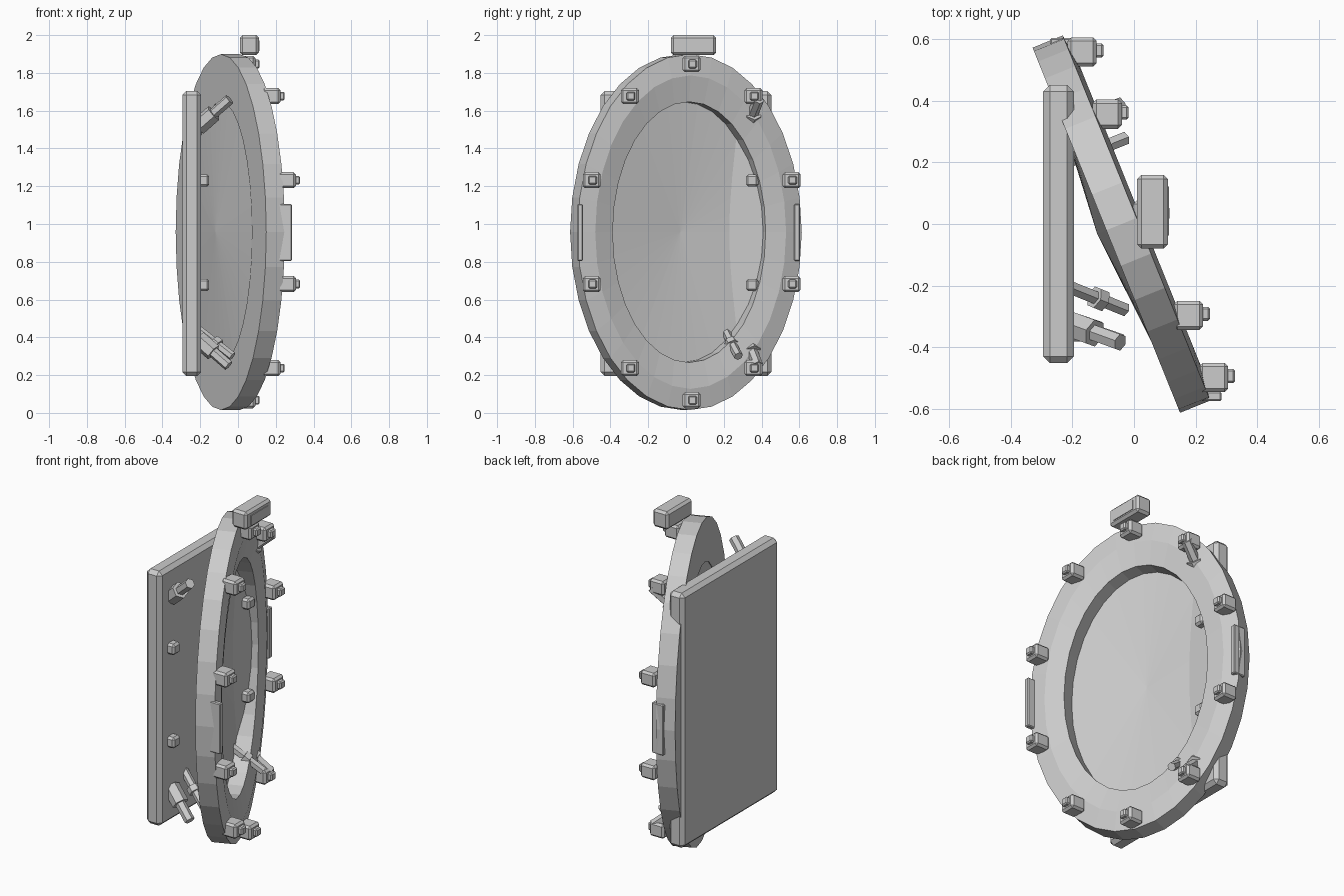
import bpy, bmesh, math
from mathutils import Vector, Matrix

old = bpy.data.objects.get("Cube")
if old:
    bpy.data.objects.remove(old)

grey = bpy.data.materials.new("light_grey")
grey.use_nodes = True
COLOUR = (0.6, 0.6, 0.6, 1)
grey.diffuse_color = COLOUR
grey.node_tree.nodes["Principled BSDF"].inputs["Base Color"].default_value = COLOUR


def add_object(name, bm):
    bmesh.ops.recalc_face_normals(bm, faces=bm.faces)
    mesh = bpy.data.meshes.new(name)
    bm.to_mesh(mesh)
    bm.free()
    mesh.materials.append(grey)
    obj = bpy.data.objects.new(name, mesh)
    bpy.context.collection.objects.link(obj)
    return obj


def box(name, centre, size, bevel=0.01):
    bm = bmesh.new()
    bmesh.ops.create_cube(bm, size=1)
    bmesh.ops.scale(bm, vec=size, verts=bm.verts)
    if bevel:
        bmesh.ops.bevel(bm, geom=bm.edges[:], offset=bevel, segments=1, affect='EDGES')
    bmesh.ops.translate(bm, vec=centre, verts=bm.verts)
    return add_object(name, bm)


def rod(name, start, end, radius):
    start, end = Vector(start), Vector(end)
    axis = end - start
    bm = bmesh.new()
    bmesh.ops.create_cone(bm, cap_ends=True, segments=6, radius1=radius,
                          radius2=radius, depth=axis.length)
    turn = axis.to_track_quat('Z', 'Y').to_matrix().to_4x4()
    bmesh.ops.transform(bm, matrix=Matrix.Translation((start + end) / 2) @ turn, verts=bm.verts)
    return add_object(name, bm)


# Oval frame axes: ring plane turned about the vertical
TILT = math.radians(22)
CENTRE = Vector((-0.04, 0, 0.957))
NORMAL = Vector((math.cos(TILT), math.sin(TILT), 0))
ACROSS = Vector((-math.sin(TILT), math.cos(TILT), 0))
UP = Vector((0, 0, 1))
SEGMENTS = 32


def oval_point(angle, half_width, half_height, depth):
    return (CENTRE + ACROSS * half_width * math.cos(angle)
            + UP * half_height * math.sin(angle) + NORMAL * depth)


def oval_loop(bm, section):
    return [bm.verts.new(oval_point(math.tau * i / SEGMENTS, *section)) for i in range(SEGMENTS)]


def bridge(bm, a, b):
    for i in range(SEGMENTS):
        j = (i + 1) % SEGMENTS
        bm.faces.new((a[i], a[j], b[j], b[i]))


# Oval ring: half width, half height, depth along the normal
bm = bmesh.new()
profile = [(0.64, 0.942, -0.054), (0.64, 0.942, 0.052), (0.545, 0.83, 0.066),
           (0.437, 0.69, 0.045), (0.437, 0.69, -0.054)]
loops = [oval_loop(bm, p) for p in profile]
for k in range(len(loops)):
    bridge(bm, loops[k], loops[(k + 1) % len(loops)])
add_object("oval_ring", bm)

# Shallow dished pane at the back of the opening
bm = bmesh.new()
for edge_depth, tip_depth in ((-0.05, -0.086), (-0.044, -0.080)):
    rim = oval_loop(bm, (0.438, 0.691, edge_depth))
    tip = bm.verts.new(oval_point(0, 0, 0, tip_depth))
    for i in range(SEGMENTS):
        bm.faces.new((rim[i], rim[(i + 1) % SEGMENTS], tip))
    if edge_depth == -0.05:
        back_rim = rim
bridge(bm, back_rim, rim)
add_object("dished_pane", bm)

# Ten clamps around the ring
for i in range(10):
    angle = math.radians(18 + 36 * i)
    spot = Vector((0.045, 0.03, CENTRE.z)) + ACROSS * 0.6 * math.cos(angle) \
        + UP * 0.89 * math.sin(angle)
    box(f"clamp_block_{i + 1}", spot, (0.095, 0.095, 0.085), 0.012)
    box(f"clamp_stud_{i + 1}", spot + Vector((0.045, 0.005, 0)), (0.05, 0.046, 0.046), 0.007)

# Side grips
box("front_grip", (0.25, -0.56, 0.955), (0.07, 0.03, 0.3), 0.005)
box("rear_grip", (-0.235, 0.588, 0.955), (0.075, 0.032, 0.3), 0.005)

# Top housing with a thin face panel
box("top_housing", (0.06, 0.04, 1.947), (0.1, 0.24, 0.106), 0.014)
box("housing_panel", (0.111, 0.042, 1.943), (0.006, 0.16, 0.056), 0)

# Back plate with its studs and angled rods
box("back_plate", (-0.245, 0, 0.95), (0.1, 0.905, 1.51), 0.022)
for side, side_name in ((1, "left"), (-1, "right")):
    for z, level in ((1.23, "upper"), (0.677, "lower")):
        box(f"plate_stud_{level}_{side_name}", (-0.18, side * 0.35, z),
            (0.055, 0.065, 0.065), 0.012)
    for name, start, end, radius in (
            ("upper_rod", (-0.21, 0.325, 1.515), (-0.045, 0.385, 1.66), 0.029),
            ("lower_rod", (-0.21, 0.325, 0.39), (-0.05, 0.38, 0.25), 0.029),
            ("inner_rod", (-0.21, 0.205, 0.44), (-0.03, 0.278, 0.30), 0.024)):
        a, b = (Vector((p[0], side * p[1], p[2])) for p in (start, end))
        rod(f"{name}_{side_name}", a, b, radius)
        if name == "inner_rod":
            rod(f"{name}_collar_{side_name}", a.lerp(b, 0.45), a.lerp(b, 0.6), radius + 0.014)
        else:
            rod(f"{name}_sleeve_{side_name}", a, a.lerp(b, 0.5), radius + 0.018)
